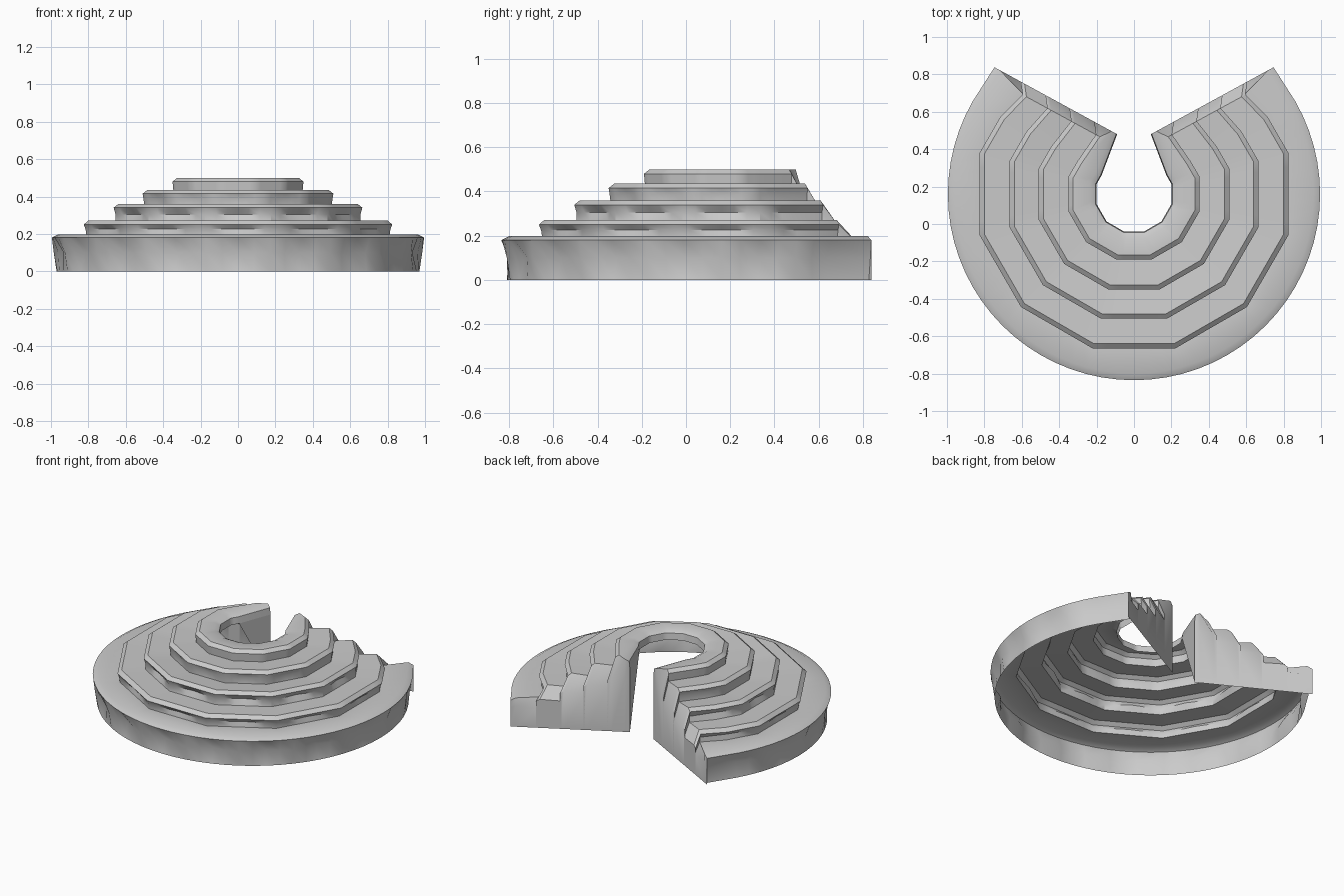
import bpy, bmesh, math

if "Cube" in bpy.data.objects:
    bpy.data.objects.remove(bpy.data.objects["Cube"])

CY = 0.16            # centre of the arc in y
# (radius, height, dent) from the inner lip to the foot of the outer wall
PROFILE = [(0.20, 0.44, 0), (0.205, 0.485, 0), (0.235, 0.50, 0), (0.325, 0.50, 0),
           (0.35, 0.48, 0), (0.345, 0.425, 0),
           (0.485, 0.435, 0), (0.51, 0.415, 0), (0.505, 0.385, .01), (0.50, 0.345, 0),
           (0.64, 0.36, 0), (0.665, 0.34, 0), (0.655, 0.305, .02), (0.655, 0.265, 0),
           (0.80, 0.272, 0), (0.825, 0.25, 0), (0.815, 0.225, .015), (0.81, 0.19, 0),
           (0.96, 0.198, 0), (0.995, 0.18, 0), (0.985, 0.10, .04), (0.97, 0.0, 0)]


def on_ring(r, z, dent, deg):
    """Point on a tier; inner tiers follow a 12-sided plan, the outer one is round."""
    a = math.radians(deg)
    if r < 0.9:
        off = (deg + 15) % 30 - 15
        r = r / math.cos(math.radians(off))
        r -= dent * (1 - abs(off) / 15)
    else:
        off = (deg + 10) % 20 - 10
        r -= dent * (1 - abs(off) / 10)
    return (r * math.sin(a), CY - r * math.cos(a), z)


def on_end(r, z, side, pulled=True):
    """Point on the straight end line, upper tiers set back slightly."""
    t = (r - 0.2) / 0.8
    x, y = 0.09 + 0.66 * t, 0.48 + 0.36 * t
    if pulled and 0.3 < r < 0.85:
        x, y = x - 0.01, y - 0.07
    return (side * x, y, z)


def make_object(name, bm):
    bmesh.ops.recalc_face_normals(bm, faces=bm.faces)
    me = bpy.data.meshes.new(name)
    bm.to_mesh(me)
    bm.free()
    ob = bpy.data.objects.new(name, me)
    bpy.context.collection.objects.link(ob)
    bpy.ops.object.select_all(action='DESELECT')
    ob.select_set(True)
    bpy.context.view_layer.objects.active = ob
    bpy.ops.object.shade_smooth_by_angle(angle=math.radians(35))
    return ob


def bridge(bm, rows):
    cols = [[bm.verts.new(p) for p in row] for row in rows]
    for a, b in zip(cols, cols[1:]):
        for i in range(len(a) - 1):
            bm.faces.new((a[i], a[i + 1], b[i + 1], b[i]))


# Stepped seating: open-bottomed shell swept round the arc
bm = bmesh.new()
rows = [[on_end(r, z, -1) for r, z, d in PROFILE]]
rows += [[on_ring(r, z, d, deg) for r, z, d in PROFILE] for deg in range(-120, 121, 5)]
rows += [[on_end(r, z, 1) for r, z, d in PROFILE]]
bridge(bm, rows)
make_object("stepped_seating", bm)

# End walls closing both ends, each with a tapering return at the opening
for side, label in ((-1, "left"), (1, "right")):
    bm = bmesh.new()
    bridge(bm, [[on_end(r, z, side) for r, z, d in PROFILE],
                [on_end(r, z * 0.72, side, False) for r, z, d in PROFILE],
                [on_end(r, 0, side, False) for r, z, d in PROFILE]])
    r, z, d = PROFILE[0]
    tri = [on_end(r, z, side), on_end(r, 0, side), on_ring(r, z, 0, side * 120)]
    bm.faces.new([bm.verts.new(p) for p in tri])
    bmesh.ops.remove_doubles(bm, verts=bm.verts, dist=0.0005)
    make_object(label + "_end_wall", bm)
